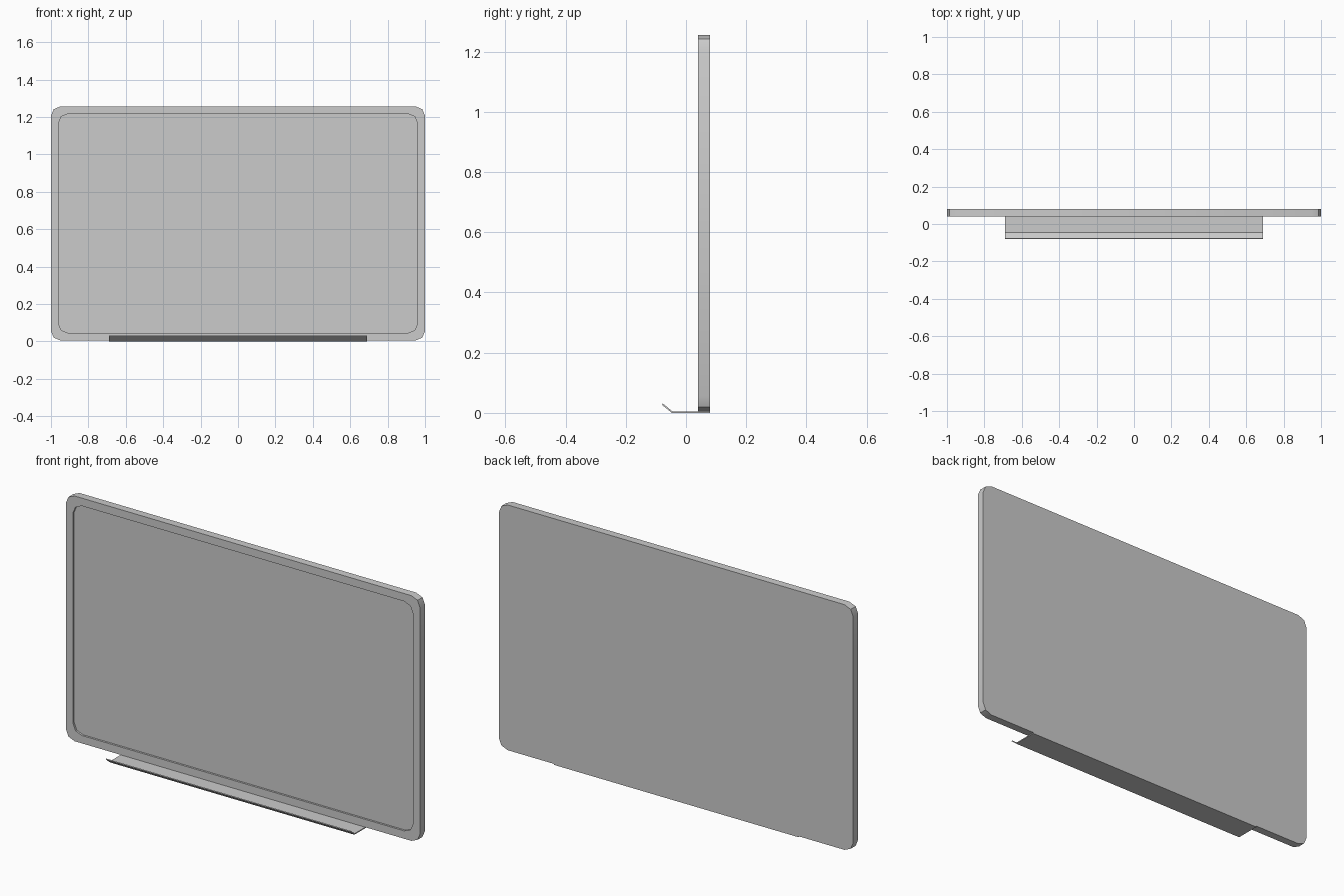
import bpy, bmesh
from math import sin, cos, pi, radians

if "Cube" in bpy.data.objects:
    bpy.data.objects.remove(bpy.data.objects["Cube"], do_unlink=True)

grey = bpy.data.materials.new("light grey")
grey.use_nodes = True
grey.diffuse_color = (0.6, 0.6, 0.6, 1)
grey.node_tree.nodes["Principled BSDF"].inputs["Base Color"].default_value = (0.6, 0.6, 0.6, 1)

FRONT, BACK, BOTTOM, TOP = 0.04, 0.08, 0.005, 1.256


def finish(bm, name):
    bmesh.ops.recalc_face_normals(bm, faces=bm.faces)
    mesh = bpy.data.meshes.new(name)
    bm.to_mesh(mesh)
    bm.free()
    mesh.materials.append(grey)
    obj = bpy.data.objects.new(name, mesh)
    bpy.context.collection.objects.link(obj)
    bpy.ops.object.select_all(action="DESELECT")
    obj.select_set(True)
    bpy.context.view_layer.objects.active = obj
    bpy.ops.object.shade_smooth_by_angle(angle=radians(30))
    return obj


def rounded_loop(bm, inset, y, radius=0.05, steps=2):
    """Ring of vertices round a rounded rectangle facing the front."""
    x, low, high = 1 - inset - radius, BOTTOM + inset + radius, TOP - inset - radius
    corners = [(x, high), (-x, high), (-x, low), (x, low)]
    ring = []
    for i, (cx, cz) in enumerate(corners):
        for s in range(steps + 1):
            a = (i + s / steps) * pi / 2
            ring.append(bm.verts.new((cx + radius * cos(a), y, cz + radius * sin(a))))
    return ring


# Board: back, rim, raised front border and recessed writing surface
bm = bmesh.new()
rings = [rounded_loop(bm, inset, y) for inset, y in
         [(0, BACK), (0, FRONT), (0.04, FRONT), (0.04, FRONT + 0.01)]]
for a, b in zip(rings, rings[1:]):
    for i in range(len(a)):
        j = (i + 1) % len(a)
        bm.faces.new((a[i], a[j], b[j], b[i]))
bm.faces.new(rings[0])
bm.faces.new(rings[-1])
finish(bm, "board")

# Pen tray: thin bent sheet under the board with an upturned lip
bm = bmesh.new()
profile = [(BACK, 0), (-0.047, 0), (-0.08, 0.027),
           (-0.077, 0.031), (-0.045, 0.005), (BACK, 0.005)]
face = bm.faces.new([bm.verts.new((-0.69, y, z)) for y, z in profile])
sweep = bmesh.ops.extrude_face_region(bm, geom=[face])
bmesh.ops.translate(bm, vec=(1.38, 0, 0),
                    verts=[v for v in sweep["geom"] if isinstance(v, bmesh.types.BMVert)])
finish(bm, "pen_tray")
